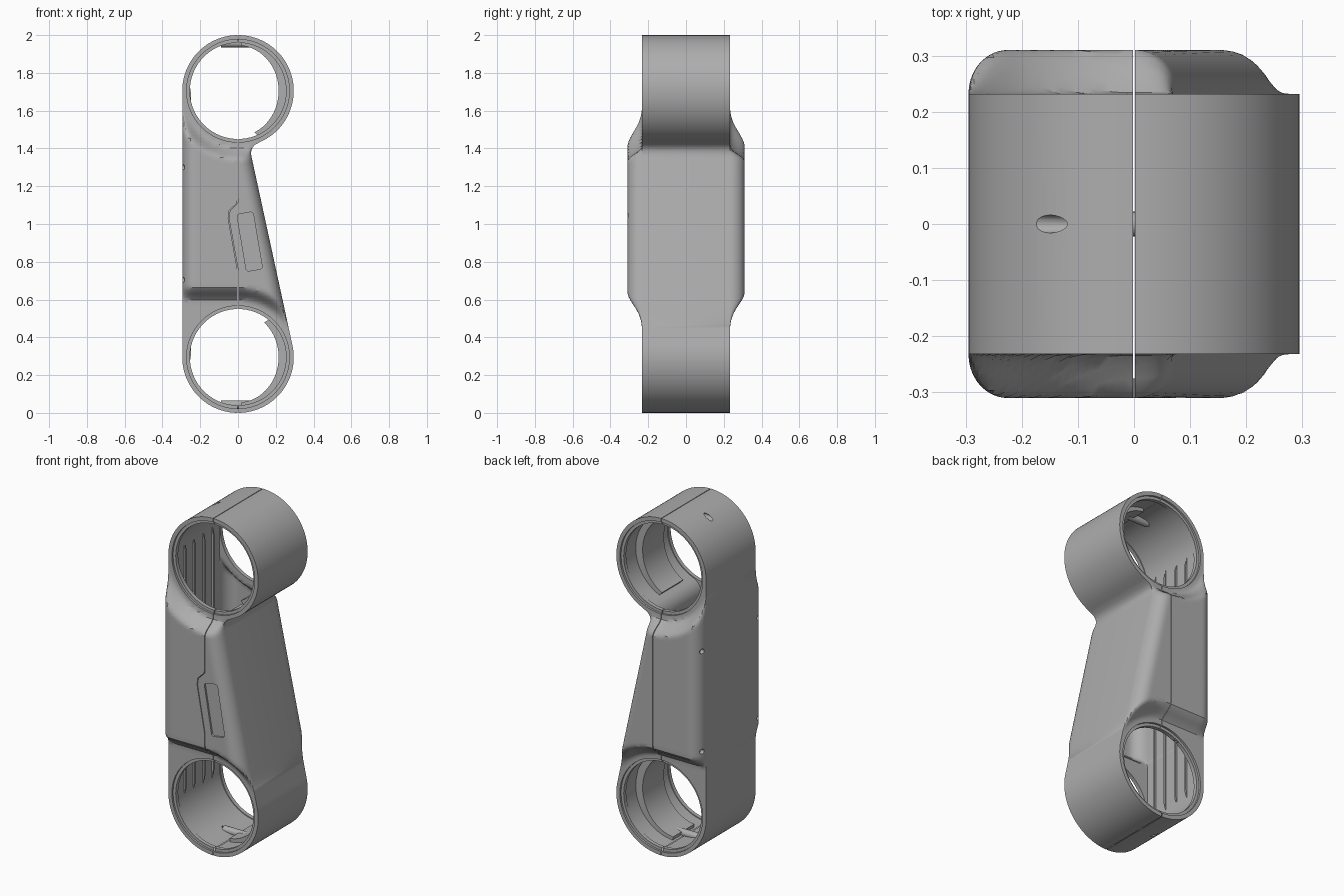
import bpy, bmesh, math
from mathutils import Matrix, Vector

if "Cube" in bpy.data.objects:
    bpy.data.objects.remove(bpy.data.objects["Cube"])

R, ZL, ZU = 0.295, 0.295, 1.705          # ring radius, lower / upper ring centre heights
A = math.atan(0.217)                     # lean of the right-hand wall
NX, NZ = math.cos(A), math.sin(A)
F = 0.06                                 # neck fillet radius
k = (R + F) - (ZU - ZL) * NZ
t = (ZU - ZL) * NX - math.sqrt((R + F) ** 2 - k * k)
CX, CZ = (R + F) * NX - t * NZ, ZL + (R + F) * NZ + t * NX

grey = bpy.data.materials.new("warm_grey_plastic")
grey.diffuse_color = (0.42, 0.42, 0.42, 1)
grey.use_nodes = True
grey.node_tree.nodes["Principled BSDF"].inputs["Base Color"].default_value = grey.diffuse_color


def finish(bm, name):
    bmesh.ops.recalc_face_normals(bm, faces=bm.faces)
    me = bpy.data.meshes.new(name)
    bm.to_mesh(me)
    bm.free()
    me.materials.append(grey)
    ob = bpy.data.objects.new(name, me)
    bpy.context.collection.objects.link(ob)
    return ob


def activate(ob):
    bpy.ops.object.select_all(action='DESELECT')
    ob.select_set(True)
    bpy.context.view_layer.objects.active = ob


def cut(ob, tool):
    tool.hide_render = True
    m = ob.modifiers.new("cut", 'BOOLEAN')
    m.operation, m.solver, m.object = 'DIFFERENCE', 'EXACT', tool
    activate(ob)
    bpy.ops.object.modifier_apply(modifier=m.name)
    bpy.data.objects.remove(tool)


def cylinder(bm, centre, radius, length, axis, seg=32):
    rot = Matrix.Rotation(math.pi / 2, 4, 'X' if axis == 'Y' else 'Y')
    bmesh.ops.create_cone(bm, cap_ends=True, segments=seg, radius1=radius, radius2=radius,
                          depth=length, matrix=Matrix.Translation(centre) @ rot)


def prism(bm, pts, y0, y1):
    """Extrude an x/z polygon along y."""
    a = [bm.verts.new((x, y0, z)) for x, z in pts]
    b = [bm.verts.new((x, y1, z)) for x, z in pts]
    bm.faces.new(a)
    bm.faces.new(b[::-1])
    for i in range(len(pts)):
        j = (i + 1) % len(pts)
        bm.faces.new((a[i], b[i], b[j], a[j]))


def circle_x(r, dz):
    return math.sqrt(max(r * r - dz * dz, 0))


def span(z, i):
    """Left and right outline at height z, moved inwards by i."""
    r, f = R - i, F + i
    left = -circle_x(r, min(z - ZL, 0) + max(z - ZU, 0))
    if z < ZL + r * NZ:
        right = circle_x(r, z - ZL)
    elif z < CZ - f * NZ:
        right = (r - (z - ZL) * NZ) / NX
    elif z < CZ + (ZU - CZ) * f / (R + F):
        right = CX - circle_x(f, z - CZ)
    else:
        right = circle_x(r, z - ZU)
    return left, right


def smooth(v):
    v = min(max(v, 0), 1)
    return v * v * (3 - 2 * v)


def half_depth(x, z, i):
    """Thin at the rings, thick with rounded corners along the arm."""
    r = R - i
    top = smooth((math.hypot(x, z - ZU) - 0.295) / 0.075)
    if z > ZU:
        top = 0
    low = math.hypot(max(x, 0), z - ZL) if z > ZL else 0
    low = smooth((low - 0.295) / 0.08)
    d = min(x + r, r - (x * NX + (z - ZL) * NZ), math.hypot(x - CX, z - CZ) - F - i)
    q = 1 - min(max(d / 0.07, 0), 1)
    return 0.232 - i + 0.078 * top * low * math.sqrt(1 - q * q)


def arm_solid(name, i):
    r, n, cols = R - i, 26, 34
    angs = [math.radians(89 * (1 - j / n)) for j in range(n)]
    zs = [ZL - r * math.sin(a) for a in angs]
    zs += [ZL + (ZU - ZL) * j / 84 for j in range(85)]
    zs += [ZU + r * math.sin(a) for a in reversed(angs)]
    bm, rows = bmesh.new(), []
    for z in zs:
        l, rt = span(z, i)
        xs = [l + (rt - l) * (1 - math.cos(math.pi * c / cols)) / 2 for c in range(cols + 1)]
        front = [bm.verts.new((x, -half_depth(x, z, i), z)) for x in xs]
        back = [bm.verts.new((x, half_depth(x, z, i), z)) for x in reversed(xs)]
        rows.append(front + back)
    for a, b in zip(rows, rows[1:]):
        for j in range(len(a)):
            m = (j + 1) % len(a)
            bm.faces.new((a[j], a[m], b[m], b[j]))
    bm.faces.new(rows[0][::-1])
    bm.faces.new(rows[-1])
    return finish(bm, name)


# Hollow arm shell
shell = arm_solid("arm_shell", 0)
cut(shell, arm_solid("cavity_cutter", 0.035))

# Through holes in both rings
bm = bmesh.new()
for z in (ZL, ZU):
    cylinder(bm, (0, 0, z), 0.255, 0.8, 'Y', 72)
cut(shell, finish(bm, "hole_cutter"))

# Stepped rims, pin holes, screw holes and the label recess
bm = bmesh.new()
for z in (ZL, ZU):
    for s in (-1, 1):
        cylinder(bm, (0, s * 0.31, z), 0.272, 0.18, 'Y', 72)
for z in (0.041, 1.959):
    cylinder(bm, (-0.18, 0, z), 0.016, 0.24, 'X', 20)
for z in (0.705, 1.3):
    for s in (-1, 1):
        cylinder(bm, (-0.3, s * 0.262, z), 0.014, 0.06, 'X', 20)
pts = []
tilt = math.radians(9.6)
for cx, cz, start in ((1, 1, 0), (-1, 1, 90), (-1, -1, 180), (1, -1, 270)):
    for j in range(5):
        a = math.radians(start + 22.5 * j)
        u, v = cx * 0.029 + 0.014 * math.cos(a), cz * 0.139 + 0.014 * math.sin(a)
        pts.append((0.062 + u * math.cos(tilt) - v * math.sin(tilt),
                    0.907 + u * math.sin(tilt) + v * math.cos(tilt)))
prism(bm, pts, -0.4, -0.299)
cut(shell, finish(bm, "detail_cutter"))

# Parting line between the halves, with a jog on the front
path = [(0, -0.1), (0, 0.75), (-0.05, 1.03), (-0.045, 1.07), (-0.004, 1.11), (0, 1.14), (0, 2.1)]
w = 0.002
for pth, y0, y1 in ((path, -0.4, 0.0), ([path[0], path[-1]], -0.001, 0.4)):
    bm = bmesh.new()
    prism(bm, [(x - w, z) for x, z in pth] + [(x + w, z) for x, z in reversed(pth)], y0, y1)
    cut(shell, finish(bm, "seam_cutter"))

parts = [shell]

# Bearing ledges inside the right half of each ring
for name, zc, a0, a1 in (("lower_ledge", ZL, -86, 50), ("upper_ledge", ZU, -66, 86)):
    bm = bmesh.new()
    angs = [math.radians(a0 + (a1 - a0) * j / 32) for j in range(33)]
    inner = [(0.215 * math.cos(a), zc + 0.24 * math.sin(a)) for a in angs]
    outer = [(0.264 * math.cos(a), zc + 0.264 * math.sin(a)) for a in reversed(angs)]
    prism(bm, inner + outer, -0.1, 0.1)
    parts.append(finish(bm, name))

# Pin bosses along the far ends of the rings
for name, z in (("lower_pin_boss", 0.043), ("upper_pin_boss", 1.957)):
    bm = bmesh.new()
    cylinder(bm, (0, 0, z), 0.022, 0.18, 'X', 24)
    parts.append(finish(bm, name))

# Stiffening ribs on the flat left inner wall
bm = bmesh.new()
for y in (-0.13, -0.045, 0.045, 0.13):
    prism(bm, [(-0.265, 0.2), (-0.25, 0.3), (-0.25, 1.7), (-0.265, 1.8)], y - 0.005, y + 0.005)
parts.append(finish(bm, "inner_ribs"))

for ob in parts:
    activate(ob)
    bpy.ops.object.shade_smooth_by_angle(angle=math.radians(30))
